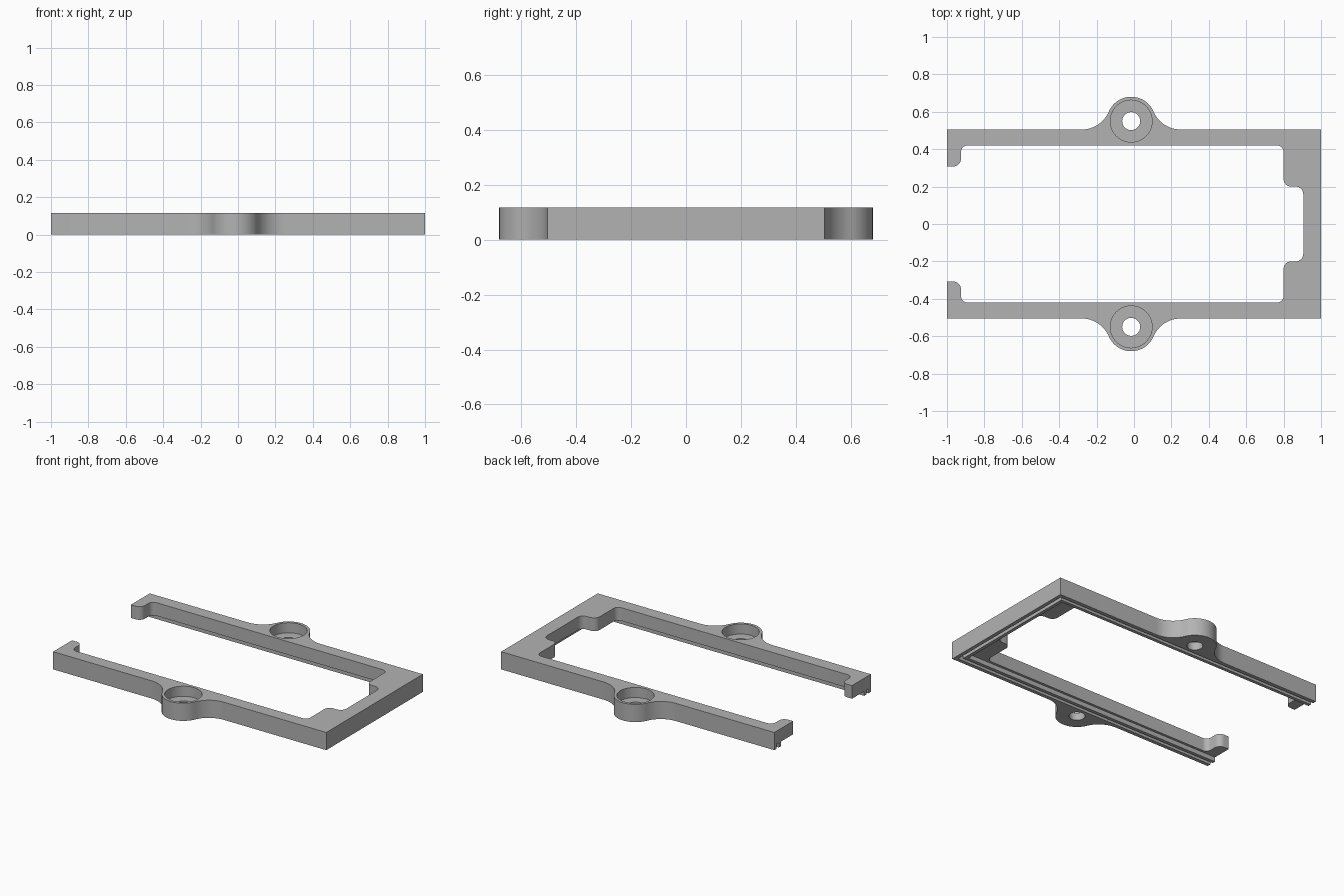
import bpy, bmesh
from math import sin, cos, pi, atan2, sqrt
from mathutils import Vector

cube = bpy.data.objects.get("Cube")
if cube:
    bpy.data.objects.remove(cube, do_unlink=True)

HEIGHT = 0.117
STEP = 0.03                    # depth of the underside recess
OUT_Y, IN_Y = 0.505, 0.42      # rail faces
LUG_X, LUG_Y, LUG_R = -0.015, 0.55, 0.13
FLARE = 0.265                  # reach of the lug flare along the rail

grey = bpy.data.materials.new("plain grey")
grey.use_nodes = True
colour = (0.45, 0.45, 0.45, 1)
grey.diffuse_color = colour
grey.node_tree.nodes["Principled BSDF"].inputs["Base Color"].default_value = colour


def arc(cx, cy, r, a0, a1, n):
    return [(cx + r * cos(a0 + (a1 - a0) * i / n),
             cy + r * sin(a0 + (a1 - a0) * i / n)) for i in range(n + 1)]


def rounded(corners, steps=8):
    """Polygon points with right-angle corners (x, y, radius) rounded."""
    pts = []
    for i, (x, y, r) in enumerate(corners):
        p = Vector((x, y))
        if r == 0:
            pts.append((x, y))
            continue
        a = (Vector(corners[i - 1][:2]) - p).normalized() * r
        b = (Vector(corners[(i + 1) % len(corners)][:2]) - p).normalized() * r
        for k in range(steps + 1):
            t = k / steps * pi / 2
            pts.append(tuple(p + a * (1 - sin(t)) + b * (1 - cos(t))))
    return pts


def prism(name, pts, z0, z1):
    bm = bmesh.new()
    face = bm.faces.new([bm.verts.new((x, y, z0)) for x, y in pts])
    top = bmesh.ops.extrude_face_region(bm, geom=[face])["geom"]
    bmesh.ops.translate(bm, vec=(0, 0, z1 - z0),
                        verts=[v for v in top if isinstance(v, bmesh.types.BMVert)])
    bmesh.ops.recalc_face_normals(bm, faces=bm.faces[:])
    mesh = bpy.data.meshes.new(name)
    bm.to_mesh(mesh)
    bm.free()
    mesh.materials.append(grey)
    obj = bpy.data.objects.new(name, mesh)
    bpy.context.collection.objects.link(obj)
    return obj


# Lug outline: concave flare, round nose, concave flare
rise = LUG_Y - OUT_Y
flare_r = (FLARE ** 2 + rise ** 2 - LUG_R ** 2) / (2 * (LUG_R + rise))
flare_y = OUT_Y + flare_r
ang = atan2(flare_y - LUG_Y, FLARE)
lug = (arc(LUG_X + FLARE, flare_y, flare_r, -pi / 2, -pi + ang, 12)
       + arc(LUG_X, LUG_Y, LUG_R, ang, pi - ang, 28)[1:]
       + arc(LUG_X - FLARE, flare_y, flare_r, -ang, -pi / 2, 12)[1:])

# Half outline: outer side, end hook, rail inside, corner pad, recess
half = [(1, OUT_Y, 0)] + [(x, y, 0) for x, y in lug] + [
    (-1, OUT_Y, 0), (-1, 0.308, 0), (-0.925, 0.308, 0.04), (-0.925, IN_Y, 0.035),
    (0.8, IN_Y, 0.035), (0.8, 0.2, 0.04), (0.905, 0.2, 0.04)]
outline = rounded(half + [(x, -y, r) for x, y, r in reversed(half)])
frame = prism("frame", outline, 0, HEIGHT)


def u_shape(x0, y0, x1, y1, end=-1.2):
    return [(end, y0), (x0, y0), (x0, -y0), (end, -y0),
            (end, -y1), (x1, -y1), (x1, y1), (end, y1)]


# Cutters: underside groove, inner clearance, screw holes and counterbores
cutters = [
    prism("groove_cutter", u_shape(0.975, 0.48, 0.953, 0.458), -0.1, STEP),
    prism("clearance_cutter",
          [(-1.2, -0.436), (0.931, -0.436), (0.931, 0.436), (-1.2, 0.436)], -0.1, STEP)]
for s in (1, -1):
    for name, r, z in (("hole_cutter", 0.048, -0.1), ("counterbore_cutter", 0.112, 0.05)):
        ring = arc(LUG_X, s * LUG_Y, r, 0, 2 * pi, 48)[:-1]
        cutters.append(prism(name, ring, z, 0.3))

bpy.context.view_layer.objects.active = frame
for c in cutters:
    c.hide_render = True
    mod = frame.modifiers.new(c.name, "BOOLEAN")
    mod.operation, mod.solver, mod.object = "DIFFERENCE", "EXACT", c
    bpy.ops.object.modifier_apply(modifier=mod.name)
for c in cutters:
    bpy.data.objects.remove(c, do_unlink=True)

bpy.ops.object.select_all(action="DESELECT")
frame.select_set(True)
bpy.ops.object.shade_smooth_by_angle(angle=pi / 6)
